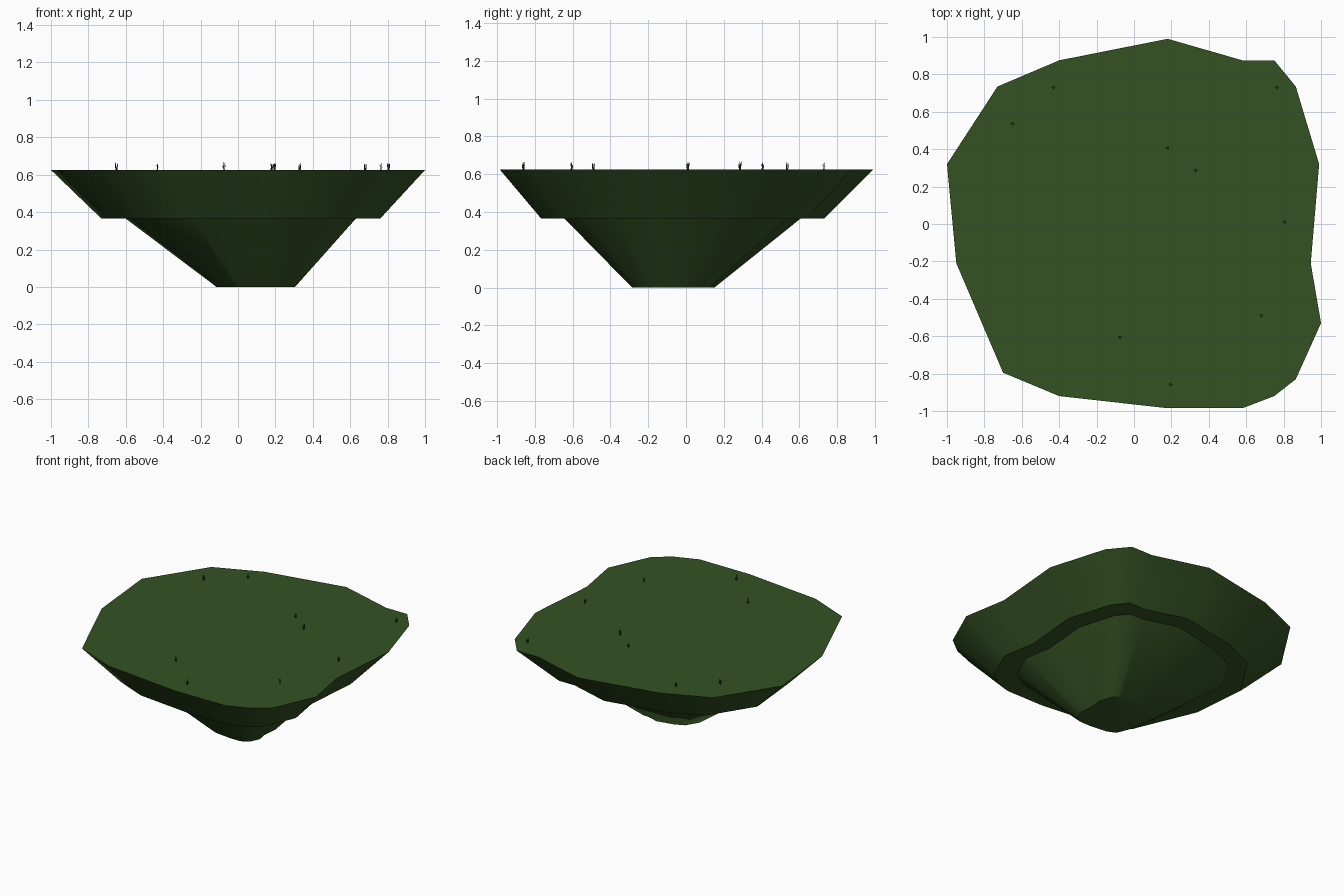
import bpy, bmesh, math, random
from mathutils import Vector

if "Cube" in bpy.data.objects:
    bpy.data.objects.remove(bpy.data.objects["Cube"])

random.seed(4)

def material(name, color):
    m = bpy.data.materials.new(name)
    m.diffuse_color = color
    m.use_nodes = True
    m.node_tree.nodes["Principled BSDF"].inputs["Base Color"].default_value = m.diffuse_color
    return m

GREEN = material("grass_green", (0.035, 0.085, 0.017, 1))
DARK = material("blade_green", (0.03, 0.07, 0.015, 1))

# Irregular island outline, counter-clockwise
OUTLINE = [(0.18, 0.99), (-0.40, 0.875), (-0.73, 0.735), (-1.0, 0.32),
           (-0.95, -0.21), (-0.70, -0.795), (-0.40, -0.92), (0.18, -0.985),
           (0.58, -0.985), (0.75, -0.92), (0.865, -0.83), (1.0, -0.53),
           (0.945, -0.21), (0.99, 0.32), (0.865, 0.735), (0.75, 0.875),
           (0.58, 0.875)]

def finish(bm, name, mat):
    me = bpy.data.meshes.new(name)
    bm.to_mesh(me)
    bm.free()
    me.materials.append(mat)
    ob = bpy.data.objects.new(name, me)
    bpy.context.collection.objects.link(ob)
    return ob

def ring(bm, z, sx, sy, ox, oy):
    return [bm.verts.new((x * sx + ox, y * sy + oy, z)) for x, y in OUTLINE]

def slab(name, bottom, top):
    """Tapered layer between two scaled copies of the outline."""
    bm = bmesh.new()
    lo, hi = ring(bm, *bottom), ring(bm, *top)
    n = len(lo)
    for i in range(n):
        j = (i + 1) % n
        bm.faces.new((lo[i], lo[j], hi[j], hi[i]))
    bm.faces.new(lo[::-1])
    bm.faces.new(hi)
    ob = finish(bm, name, GREEN)
    bpy.context.view_layer.objects.active = ob
    ob.select_set(True)
    bpy.ops.object.shade_smooth_by_angle(angle=math.radians(40))
    ob.select_set(False)

# Two stacked tapered layers
slab("upper_ground", (0.365, 0.745, 0.757, 0.015, -0.02), (0.625, 1, 1, 0, 0))
slab("lower_ground", (0.0, 0.21, 0.22, 0.095, -0.068),
     (0.365, 0.615, 0.632, 0.015, -0.02))

# Small grass tufts of thin tapered blades
TUFTS = [(-0.43, 0.73), (-0.65, 0.535), (0.18, 0.405), (0.33, 0.285),
         (0.805, 0.01), (0.68, -0.49), (-0.075, -0.605), (0.195, -0.86),
         (0.765, 0.73)]

def tuft(x, y):
    bm = bmesh.new()
    start = random.uniform(0, math.tau)
    for k in range(4):
        a = start + k * math.tau / 4
        out = Vector((math.cos(a), math.sin(a), 0))
        side = Vector((-out.y, out.x, 0)) * 0.003
        base = Vector((x, y, 0.622)) + out * 0.004
        mid = base + out * 0.003 + Vector((0, 0, 0.025))
        tip = base + out * 0.004 + Vector((0, 0, random.uniform(0.036, 0.047)))
        b0, b1, m0, m1, t = [bm.verts.new(p) for p in
                             (base - side, base + side, mid - side, mid + side, tip)]
        bm.faces.new((b0, b1, m1, m0))
        bm.faces.new((m0, m1, t))
    finish(bm, "grass_tuft", DARK)

for p in TUFTS:
    tuft(*p)
